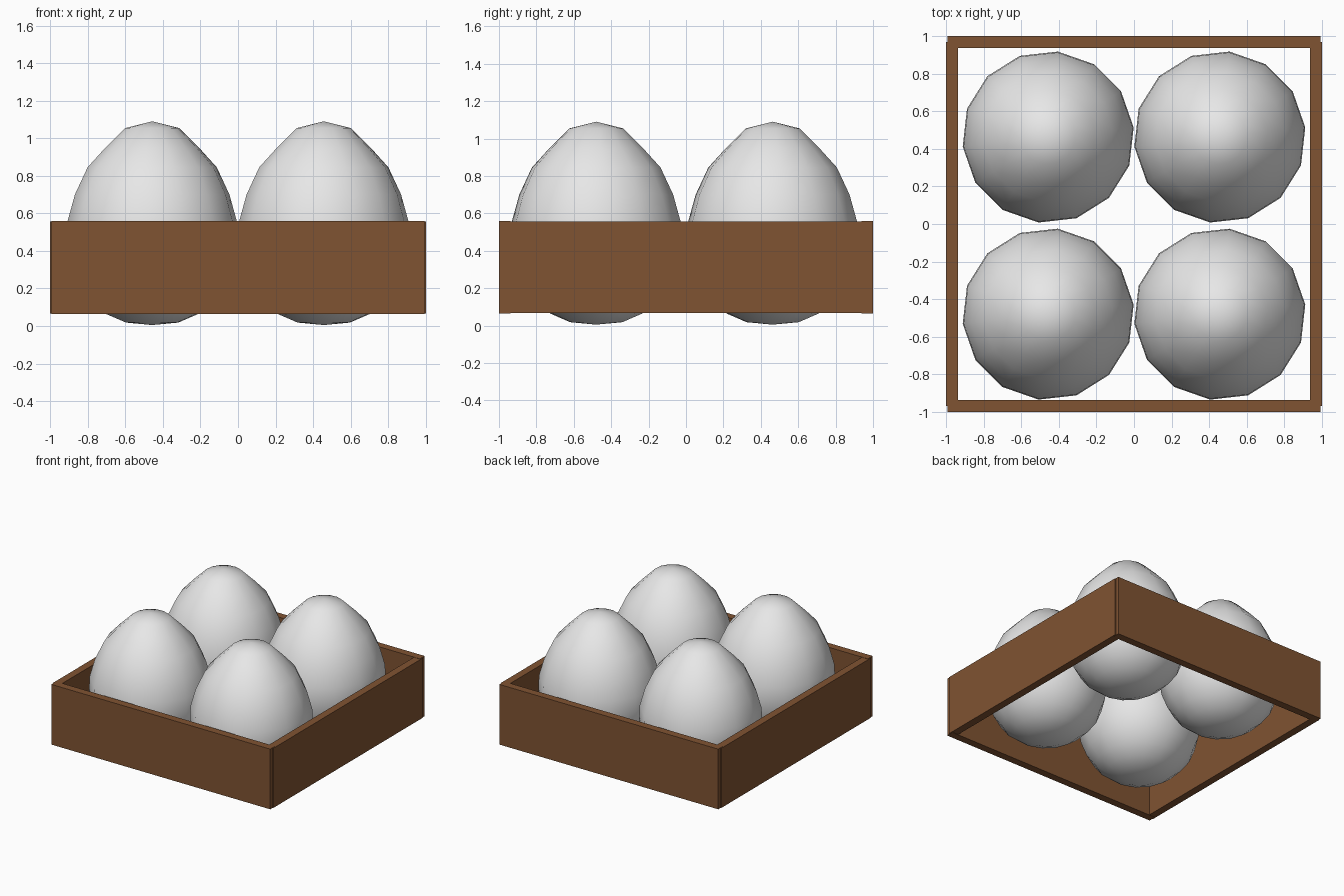
import bpy, bmesh, math

cube = bpy.data.objects.get("Cube")
if cube:
    bpy.data.objects.remove(cube, do_unlink=True)


def material(name, rgb):
    m = bpy.data.materials.new(name)
    m.use_nodes = True
    m.diffuse_color = (*rgb, 1)
    m.node_tree.nodes["Principled BSDF"].inputs["Base Color"].default_value = (*rgb, 1)
    return m


def finish(bm, name, mat, smooth=False):
    bmesh.ops.recalc_face_normals(bm, faces=bm.faces)
    for f in bm.faces:
        f.smooth = smooth
    mesh = bpy.data.meshes.new(name)
    bm.to_mesh(mesh)
    bm.free()
    mesh.materials.append(mat)
    obj = bpy.data.objects.new(name, mesh)
    bpy.context.collection.objects.link(obj)
    return obj


def board(name, size, centre, mat):
    bm = bmesh.new()
    bmesh.ops.create_cube(bm, size=1)
    bmesh.ops.scale(bm, vec=size, verts=bm.verts)
    bmesh.ops.translate(bm, vec=centre, verts=bm.verts)
    return finish(bm, name, mat)


# Egg outline as (radius, height), lathed with few sides
PROFILE = [(0, 0.005), (0.14, 0.018), (0.245, 0.063), (0.33, 0.13), (0.4, 0.225),
           (0.443, 0.335), (0.458, 0.45), (0.453, 0.56), (0.414, 0.7),
           (0.346, 0.845), (0.253, 0.947), (0.145, 1.054), (0, 1.09)]
SIDES = 14


def egg(name, x, y, mat):
    bm = bmesh.new()
    ring = [bm.verts.new((r, 0, z)) for r, z in PROFILE]
    edges = [bm.edges.new(pair) for pair in zip(ring, ring[1:])]
    bmesh.ops.spin(bm, geom=ring + edges, cent=(0, 0, 0), axis=(0, 0, 1),
                   angle=math.tau, steps=SIDES)
    bmesh.ops.remove_doubles(bm, verts=bm.verts, dist=0.001)
    obj = finish(bm, name, mat, smooth=True)
    obj.location = (x, y, 0)
    obj.rotation_euler.z = math.tau / SIDES / 4
    return obj


wood = material("brown wood", (0.216, 0.087, 0.032))
shell = material("white shell", (0.8, 0.8, 0.8))

# Open crate of four boards, lapped at the corners
BOTTOM, TOP, THICK = 0.065, 0.558, 0.062
height, middle = TOP - BOTTOM, (TOP + BOTTOM) / 2
offset = 1 - THICK / 2
for label, s in (("front", -1), ("back", 1)):
    board(label + "_board", (1.985, THICK, height), (0, s * offset, middle), wood)
for label, s in (("right", -1), ("left", 1)):
    board(label + "_board", (THICK, 1.94, height - 0.004), (s * offset, 0, middle), wood)

# Four eggs, pointed end up
for row, y in (("front", -0.48), ("back", 0.463)):
    for side, x in (("right", -0.457), ("left", 0.457)):
        egg(f"{row}_{side}_egg", x, y, shell)
